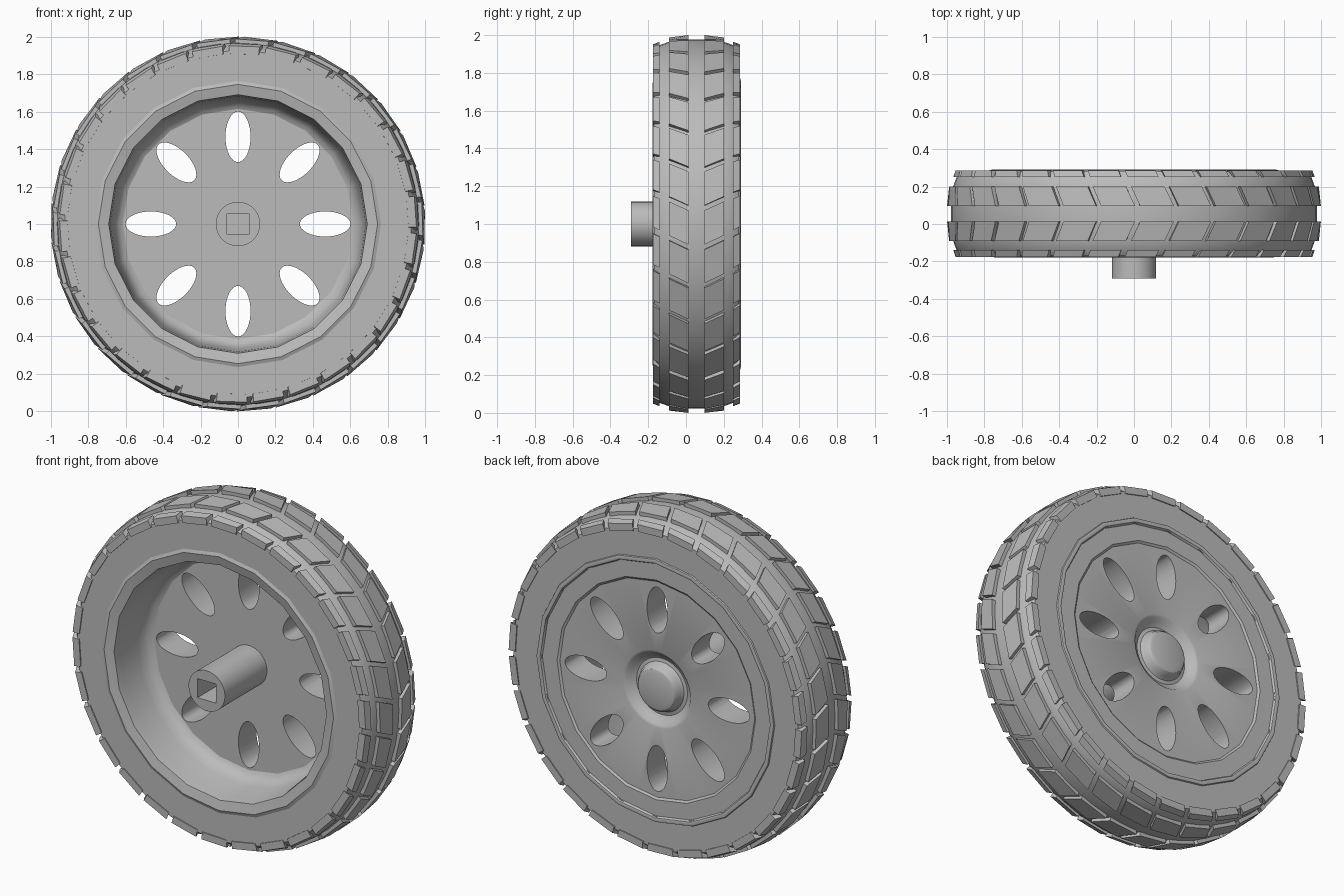
import bpy, bmesh, math
from mathutils import Matrix, Vector

if "Cube" in bpy.data.objects:
    bpy.data.objects.remove(bpy.data.objects["Cube"])

grey = bpy.data.materials.new("plain grey")
grey.use_nodes = True
COLOUR = (0.5, 0.5, 0.5, 1)
grey.diffuse_color = COLOUR
grey.node_tree.nodes["Principled BSDF"].inputs["Base Color"].default_value = COLOUR


def polar(r, y, angle):
    """Point on the wheel; angle runs clockwise from the top, seen from the front."""
    return Vector((r * math.sin(angle), y, 1 + r * math.cos(angle)))


def finish(name, bm):
    bmesh.ops.remove_doubles(bm, verts=bm.verts, dist=1e-5)
    bmesh.ops.recalc_face_normals(bm, faces=bm.faces)
    mesh = bpy.data.meshes.new(name)
    bm.to_mesh(mesh)
    bm.free()
    mesh.materials.append(grey)
    obj = bpy.data.objects.new(name, mesh)
    bpy.context.collection.objects.link(obj)
    return obj


def smooth(obj, degrees=32):
    bpy.ops.object.select_all(action='DESELECT')
    obj.select_set(True)
    bpy.context.view_layer.objects.active = obj
    bpy.ops.object.shade_smooth_by_angle(angle=math.radians(degrees))


def lathe(name, profile, segments, closed):
    """Revolve an (r, y) profile round the axle."""
    bm = bmesh.new()
    rings = [[bm.verts.new(polar(r, y, math.tau * i / segments)) for r, y in profile]
             for i in range(segments)]
    count = len(profile)
    for i in range(segments):
        a, b = rings[i], rings[(i + 1) % segments]
        for j in range(count if closed else count - 1):
            k = (j + 1) % count
            if profile[j][0] == 0:
                bm.faces.new((a[j], a[k], b[k]))
            elif profile[k][0] == 0:
                bm.faces.new((a[j], a[k], b[j]))
            else:
                bm.faces.new((a[j], a[k], b[k], b[j]))
    return finish(name, bm)


def cut(obj, cutter):
    cutter.hide_render = True
    cutter.hide_viewport = True
    mod = obj.modifiers.new("cut", 'BOOLEAN')
    mod.operation = 'DIFFERENCE'
    mod.solver = 'EXACT'
    mod.object = cutter


def apply_and_remove(obj, cutters):
    """Bake the cuts so that the cutters can go."""
    bpy.context.view_layer.update()
    evaluated = obj.evaluated_get(bpy.context.evaluated_depsgraph_get())
    mesh = bpy.data.meshes.new_from_object(evaluated)
    obj.modifiers.clear()
    obj.data = mesh
    for c in cutters:
        bpy.data.objects.remove(c)


# Tyre carcass with a rounded crown
MID = 0.055
half = [(0.74, 0.225), (0.925, 0.225), (0.945, 0.2), (0.965, 0.145), (0.977, 0.06)]
tyre = lathe("tyre", [(r, MID - d) for r, d in half] + [(r, MID + d) for r, d in reversed(half)],
             60, True)
smooth(tyre)

# Wheel rim: bead on both edges, deep barrel, fillet towards the web
rim = lathe("rim", [
    (0.775, -0.165), (0.745, -0.178), (0.69, -0.165), (0.682, -0.12), (0.67, 0.02),
    (0.655, 0.065), (0.635, 0.09), (0.612, 0.101), (0.612, 0.25), (0.645, 0.275),
    (0.74, 0.275), (0.747, 0.287), (0.758, 0.29), (0.77, 0.287), (0.778, 0.27)], 20, True)
smooth(rim)

# Web with axle hub in front and a domed cap in a rounded recess at the back
web = lathe("web_and_hub", [
    (0, -0.29), (0.118, -0.29), (0.118, 0.1), (0.645, 0.1), (0.645, 0.266),
    (0.225, 0.266), (0.21, 0.26), (0.19, 0.235), (0.165, 0.222), (0.145, 0.226),
    (0.135, 0.24), (0.13, 0.262), (0.118, 0.277), (0.1, 0.283), (0, 0.283)], 60, False)

# Eight oval slots
bm = bmesh.new()
for i in range(8):
    place = (Matrix.Translation((0, 0, 1)) @ Matrix.Rotation(i * math.tau / 8, 4, 'Y')
             @ Matrix.Translation((0, 0.18, 0.465)) @ Matrix.Diagonal((0.067, 1, 0.135, 1))
             @ Matrix.Rotation(math.pi / 2, 4, 'X'))
    bmesh.ops.create_cone(bm, cap_ends=True, segments=32, radius1=1, radius2=1,
                          depth=0.4, matrix=place)
slots = finish("slot_cutter", bm)

# Square axle socket
bm = bmesh.new()
bmesh.ops.create_cube(bm, size=1, matrix=Matrix.Translation((0, -0.15, 1))
                      @ Matrix.Diagonal((0.12, 0.4, 0.112, 1)))
socket = finish("socket_cutter", bm)
cut(web, slots)
cut(web, socket)
apply_and_remove(web, [slots, socket])
smooth(web)

# Tread: chevron blocks beside the crown and lugs on the shoulders
COUNT, PITCH = 30, math.tau / 30
SLANT = math.radians(27)
# distance from the middle and outer radius at both ends, base radius, gap in radians
ROWS = {"tread_block": ((0.042, 1.0), (0.145, 0.988), 0.95, 0.027),
        "shoulder_lug": ((0.195, 0.965), (0.231, 0.952), 0.91, 0.036)}
for name, ((d0, r0), (d1, r1), base, gap) in ROWS.items():
    for side, word in ((-1, "front"), (1, "back")):
        bm = bmesh.new()
        for i in range(COUNT):
            start = math.radians(8) + i * PITCH
            outline = []
            for d, r, edge in ((d0, r0, 0), (d1, r1, 0), (d1, r1, 1), (d0, r0, 1)):
                angle = start + SLANT * (0.23 - d) + gap / 2 + edge * (PITCH - gap)
                outline.append((r, MID + side * d, angle))
            top = [bm.verts.new(polar(*p)) for p in outline]
            low = [bm.verts.new(polar(base, y, a)) for r, y, a in outline]
            bm.faces.new(top)
            bm.faces.new(low[::-1])
            for j in range(4):
                k = (j + 1) % 4
                bm.faces.new((top[j], low[j], low[k], top[k]))
        finish(f"{name}s_{word}", bm)
